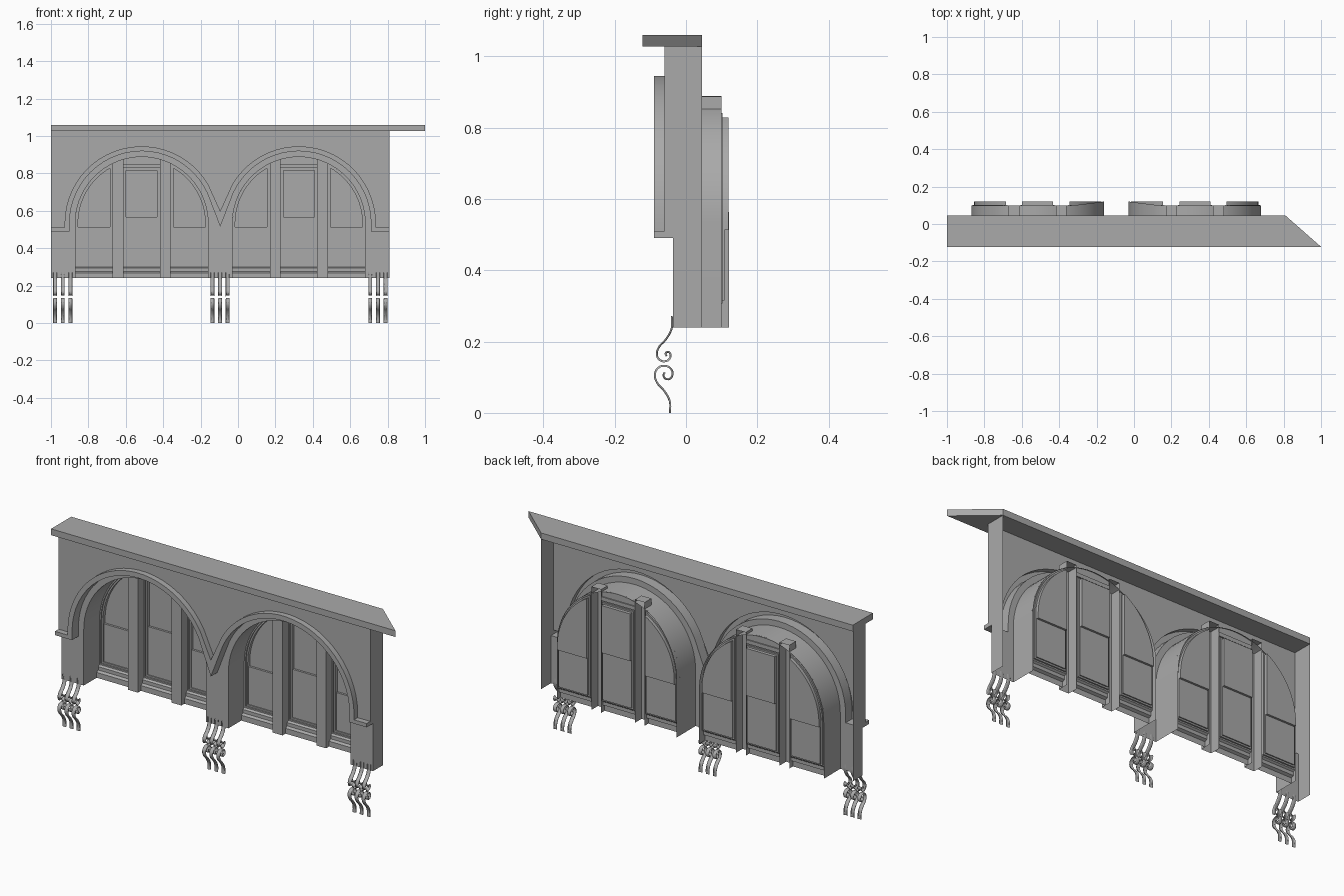
import bpy, bmesh
from math import sin, cos, acos, pi, radians

cube = bpy.data.objects.get("Cube")
if cube:
    bpy.data.objects.remove(cube)

stone = bpy.data.materials.new("grey_stone")
stone.use_nodes = True
GREY = (0.4, 0.4, 0.4, 1)
stone.diffuse_color = GREY
stone.node_tree.nodes["Principled BSDF"].inputs["Base Color"].default_value = GREY

CENTRES = (-0.515, 0.325)      # arch centres in x
SPRING = 0.533                 # height of the arch centres
RADIUS = 0.355                 # radius of the openings
BASE, TOP = 0.24, 1.027        # wall bottom and top
LEFT, RIGHT, MID = -1.0, 0.81, -0.095
POST_IN, POST_OUT = 0.098, 0.155


def finish(obj):
    obj.data.materials.clear()
    obj.data.materials.append(stone)
    bpy.ops.object.select_all(action='DESELECT')
    obj.select_set(True)
    bpy.context.view_layer.objects.active = obj
    bpy.ops.object.shade_smooth_by_angle(angle=radians(30))
    return obj


class Part:
    """Collects faces and strips, then becomes one welded object."""

    def __init__(self, name):
        self.name, self.bm = name, bmesh.new()

    def face(self, pts):
        self.bm.faces.new([self.bm.verts.new(p) for p in pts])

    def strip(self, a, b, closed=False):
        n = len(a)
        for i in range(n if closed else n - 1):
            j = (i + 1) % n
            self.face((a[i], a[j], b[j], b[i]))

    def extrude(self, pts, axis, lo, hi):
        """Solid prism of a closed outline along x (0) or z (2)."""
        def at(v):
            return [(v, *p) if axis == 0 else (*p, v) for p in pts]
        self.face(at(lo))
        self.face(at(hi))
        self.strip(at(lo), at(hi), True)

    def done(self):
        bm = self.bm
        bmesh.ops.remove_doubles(bm, verts=bm.verts, dist=0.0002)
        bmesh.ops.recalc_face_normals(bm, faces=bm.faces)
        if sum(f.normal.y * f.calc_area() for f in bm.faces) > 0.001:
            bmesh.ops.reverse_faces(bm, faces=bm.faces)
        mesh = bpy.data.meshes.new(self.name)
        bm.to_mesh(mesh)
        bm.free()
        obj = bpy.data.objects.new(self.name, mesh)
        bpy.context.collection.objects.link(obj)
        return finish(obj)


def at_y(pts, y):
    return [(x, y, z) for x, z in pts]


def arc(cx, r, start, end, n=24):
    angles = [start + (end - start) * i / n for i in range(n + 1)]
    return [(cx + r * cos(t), SPRING + r * sin(t)) for t in angles]


def moulding_line(r, ledge, dip, stop):
    """Ledge, two arches meeting in a V, ledge."""
    stop = radians(stop)
    a, b = CENTRES
    return ([(LEFT, ledge), (a - r, ledge)] + arc(a, r, pi, stop) + [(MID, dip)]
            + arc(b, r, pi - stop, 0) + [(b + r, ledge), (RIGHT, ledge)])


def opening(cx):
    return [(cx + RADIUS, BASE)] + arc(cx, RADIUS, 0, pi, 36) + [(cx - RADIUS, BASE)]


# Front wall with its raised arch moulding and lower piers
outer = moulding_line(0.412, 0.51, 0.60, 30)
inner = moulding_line(0.386, 0.49, 0.515, 25)
wall = Part("arcade_wall")
wall.face(at_y(outer + [(RIGHT, TOP), (LEFT, TOP)], -0.06))
steps = [at_y(outer, -0.06), at_y(outer, -0.09), at_y(inner, -0.09), at_y(inner, -0.037)]
for a, b in zip(steps, steps[1:]):
    wall.strip(a, b)
wall.face(at_y(inner + [(RIGHT, BASE)] + opening(CENTRES[1]) + opening(CENTRES[0])
               + [(LEFT, BASE)], -0.037))
wall.done()

# End returns
side = [(0.045, BASE), (-0.037, BASE), (-0.037, 0.49), (-0.09, 0.49),
        (-0.09, 0.51), (-0.06, 0.51), (-0.06, TOP), (0.045, TOP)]
for name, x in (("right_end_wall", LEFT), ("left_end_wall", RIGHT)):
    end = Part(name)
    end.face([(x, y, z) for y, z in side])
    end.done()

# Cornice with a mitred end
cornice = Part("cornice")
cornice.extrude([(LEFT, -0.122), (1, -0.122), (RIGHT, 0.045), (LEFT, 0.045)], 2, TOP, 1.06)
cornice.done()


def side_outline(cx, s, d, base):
    """Sash outline beside a post, following the arch, inset by d."""
    r, x = RADIUS - d, POST_OUT + d
    pts = [(x, base), (r, base)]
    stop = acos(x / r)
    pts += [(r * cos(stop * i / 16), SPRING + r * sin(stop * i / 16)) for i in range(17)]
    return [(cx + s * px, pz) for px, pz in pts]


def middle_outline(cx, s, d, base):
    x, top = POST_IN - d, 0.83 - d
    return [(cx - x, base), (cx + x, base), (cx + x, top), (cx - x, top)]


def window(name, outline, cx, s, rail):
    """Stepped frame, recessed upper pane, and lower pane set forward."""
    part = Part(name)
    sill = 0.30
    rings = [at_y(outline(cx, s, d, sill + d), y) for d, y in
             ((0, 0.094), (0.007, 0.094), (0.007, 0.102), (0.015, 0.102), (0.015, 0.108))]
    for a, b in zip(rings, rings[1:]):
        part.strip(a, b, True)
    upper = outline(cx, s, 0.015, rail)
    part.strip(at_y(upper, 0.108), at_y(upper, 0.119), True)
    part.face(at_y(upper, 0.119))
    (x0, _), (x1, _) = upper[:2]
    part.face([(x0, 0.108, sill + 0.015), (x1, 0.108, sill + 0.015),
               (x1, 0.108, rail), (x0, 0.108, rail)])
    # Moulded sill below the frame
    w0, w1 = [p[0] for p in outline(cx, s, 0, sill)[:2]]
    profile = [(0.07, BASE), (0.07, 0.268), (0.084, 0.275), (0.084, 0.293), (0.094, sill)]
    part.strip([(w0, *p) for p in profile], [(w1, *p) for p in profile])
    part.done()


for label, cx in zip(("right", "left"), CENTRES):
    # Arched reveal, slightly deeper towards the middle pier
    toward = 1 if cx < 0 else -1
    line = opening(cx)
    back = [(x, 0.10 + 0.02 * max(0, (toward * (x - cx) / RADIUS - 0.55) / 0.45), z)
            for x, z in line]
    reveal = Part(label + "_arch_reveal")
    reveal.strip(at_y(line, -0.037), back)
    reveal.done()

    # Posts: channels open at the back
    for s, tag in ((-1, "right"), (1, "left")):
        post = Part(f"{label}_arch_{tag}_post")
        plan = [(cx + s * POST_IN, 0.10), (cx + s * POST_IN, 0.045),
                (cx + s * POST_OUT, 0.045), (cx + s * POST_OUT, 0.10)]
        post.strip([(*p, BASE) for p in plan], [(*p, 0.887) for p in plan])
        post.face([(*p, 0.887) for p in plan])
        post.done()
        window(f"{label}_arch_{tag}_window", side_outline, cx, s, 0.513)
    window(label + "_arch_middle_window", middle_outline, cx, 1, 0.567)

    # Head board and panel filling the arch over the middle window
    head = Part(label + "_arch_head")
    head.extrude([(0.082, 0.83), (0.10, 0.83), (0.10, 0.85), (0.082, 0.85)], 0,
                 cx - POST_IN, cx + POST_IN)
    a = acos(POST_IN / RADIUS)
    head.face(at_y([(cx - POST_IN, 0.85), (cx + POST_IN, 0.85)]
                   + arc(cx, RADIUS, a, pi - a, 10), 0.094))
    head.done()

# Scroll brackets: an upper scroll and its mirror image
scroll = [(-.042, .271), (-.043, .237), (-.06, .206), (-.078, .186), (-.0845, .163),
          (-.075, .146), (-.058, .142), (-.044, .15), (-.041, .165), (-.05, .174),
          (-.06, .167), (-.057, .158)]
curve = bpy.data.curves.new("scroll_curve", 'CURVE')
curve.dimensions = '2D'
curve.fill_mode = 'BOTH'
curve.resolution_u = 4
curve.extrude = 0.005
curve.bevel_depth = 0.0055
curve.bevel_resolution = 2
for flip in (False, True):
    spline = curve.splines.new('BEZIER')
    spline.bezier_points.add(len(scroll) - 1)
    for point, (y, z) in zip(spline.bezier_points, scroll):
        point.co = (y, 0.271 - z if flip else z, 0)
        point.handle_left_type = point.handle_right_type = 'AUTO'
helper = bpy.data.objects.new("scroll_helper", curve)
bpy.context.collection.objects.link(helper)
bpy.context.view_layer.update()
scroll_mesh = bpy.data.meshes.new_from_object(
    helper.evaluated_get(bpy.context.evaluated_depsgraph_get()))
bpy.data.objects.remove(helper)

for label, x in (("right", -0.937), ("middle", -0.096), ("left", 0.748)):
    for i in (-1, 0, 1):
        bracket = bpy.data.objects.new(f"{label}_scroll_bracket_{i + 2}", scroll_mesh.copy())
        bracket.location.x = x + i * 0.041
        bracket.rotation_euler = (pi / 2, 0, pi / 2)
        bpy.context.collection.objects.link(bracket)
        finish(bracket)
